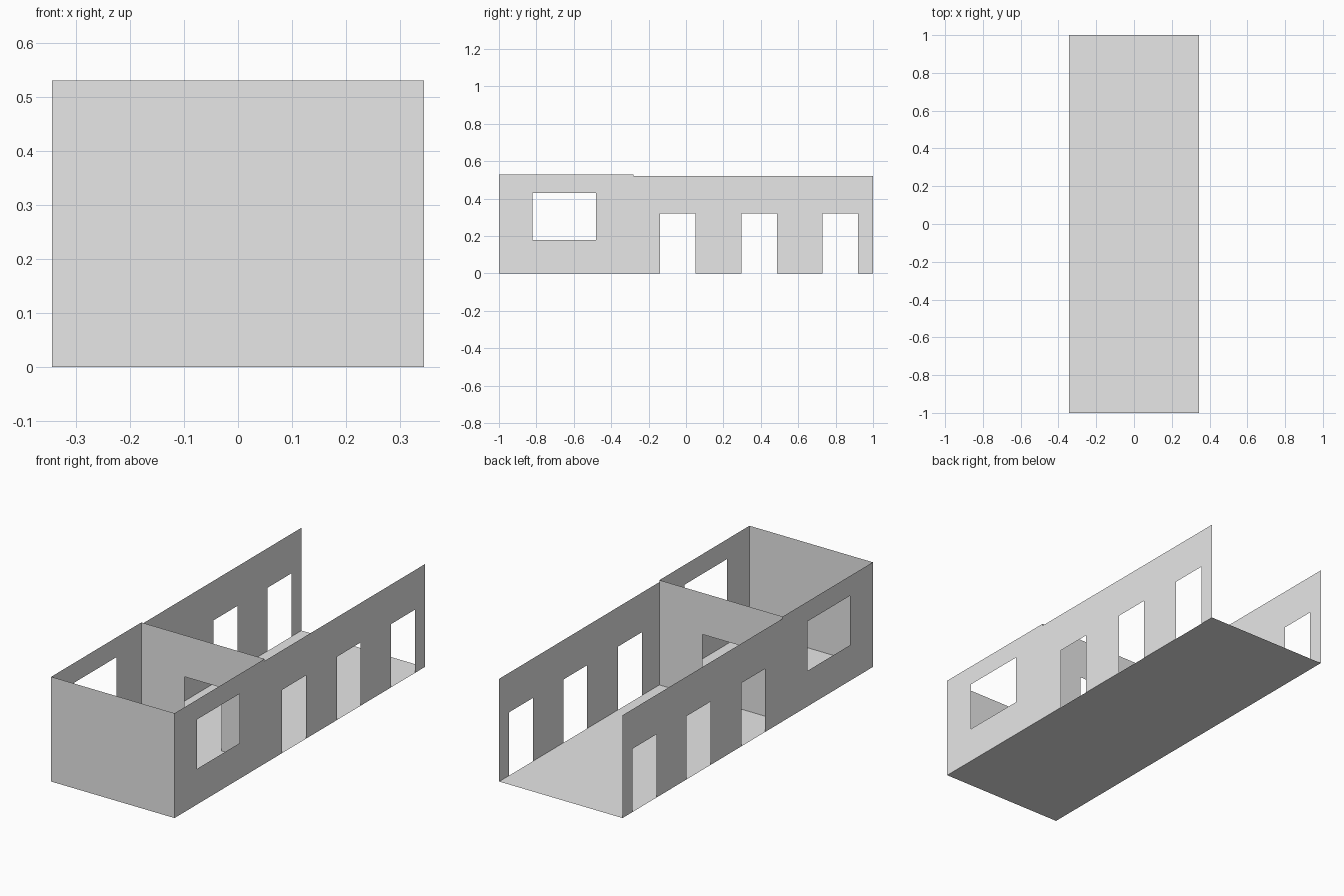
import bpy
import bmesh

cube = bpy.data.objects.get("Cube")
if cube:
    bpy.data.objects.remove(cube, do_unlink=True)

grey = bpy.data.materials.new("light_grey")
grey.use_nodes = True
colour = (0.8, 0.8, 0.8, 1)
grey.diffuse_color = colour
grey.node_tree.nodes["Principled BSDF"].inputs["Base Color"].default_value = colour

HALF_X, HALF_Y = 0.345, 1.0
ROOM_Y = -0.28          # where the closed room ends
ROOM_TOP, HALL_TOP = 0.53, 0.52
DOOR_TOP = 0.32


def panel(name, blocks, openings, place, outward):
    """Thin sheet made of (u0, v0, u1, v1) blocks with rectangular openings."""
    rects = blocks + openings
    us = sorted({u for r in rects for u in (r[0], r[2])})
    vs = sorted({v for r in rects for v in (r[1], r[3])})

    def inside(group, u, v):
        return any(r[0] < u < r[2] and r[1] < v < r[3] for r in group)

    bm = bmesh.new()
    for u0, u1 in zip(us, us[1:]):
        for v0, v1 in zip(vs, vs[1:]):
            mid = ((u0 + u1) / 2, (v0 + v1) / 2)
            if inside(blocks, *mid) and not inside(openings, *mid):
                corners = [(u0, v0), (u1, v0), (u1, v1), (u0, v1)]
                bm.faces.new([bm.verts.new(place(u, v)) for u, v in corners])
    bmesh.ops.remove_doubles(bm, verts=bm.verts, dist=1e-5)
    bm.normal_update()
    flipped = [f for f in bm.faces if f.normal[outward[0]] * outward[1] < 0]
    bmesh.ops.reverse_faces(bm, faces=flipped)
    mesh = bpy.data.meshes.new(name)
    bm.to_mesh(mesh)
    bm.free()
    mesh.materials.append(grey)
    obj = bpy.data.objects.new(name, mesh)
    bpy.context.collection.objects.link(obj)
    return obj


# Floor
panel("floor", [(-HALF_X, -HALF_Y, HALF_X, HALF_Y)], [],
      lambda x, y: (x, y, 0), (2, 1))

# Side walls: a window in the room, three doorways along the hall
window = (-0.82, 0.18, -0.48, 0.43)
doors = [(y, 0, y + 0.19, DOOR_TOP) for y in (-0.14, 0.297, 0.73)]
blocks = [(-HALF_Y, 0, ROOM_Y, ROOM_TOP), (ROOM_Y, 0, HALF_Y, HALL_TOP)]
for name, side in (("left_wall", 1), ("right_wall", -1)):
    panel(name, blocks, [window] + doors,
          lambda y, z, s=side: (s * HALF_X, y, z), (0, side))

# Front wall
cross = [(-HALF_X, 0, HALF_X, ROOM_TOP)]
panel("front_wall", cross, [], lambda x, z: (x, -HALF_Y, z), (1, -1))

# Partition with a central doorway
panel("partition_wall", cross, [(-0.103, 0, 0.103, DOOR_TOP)],
      lambda x, z: (x, ROOM_Y, z), (1, 1))
